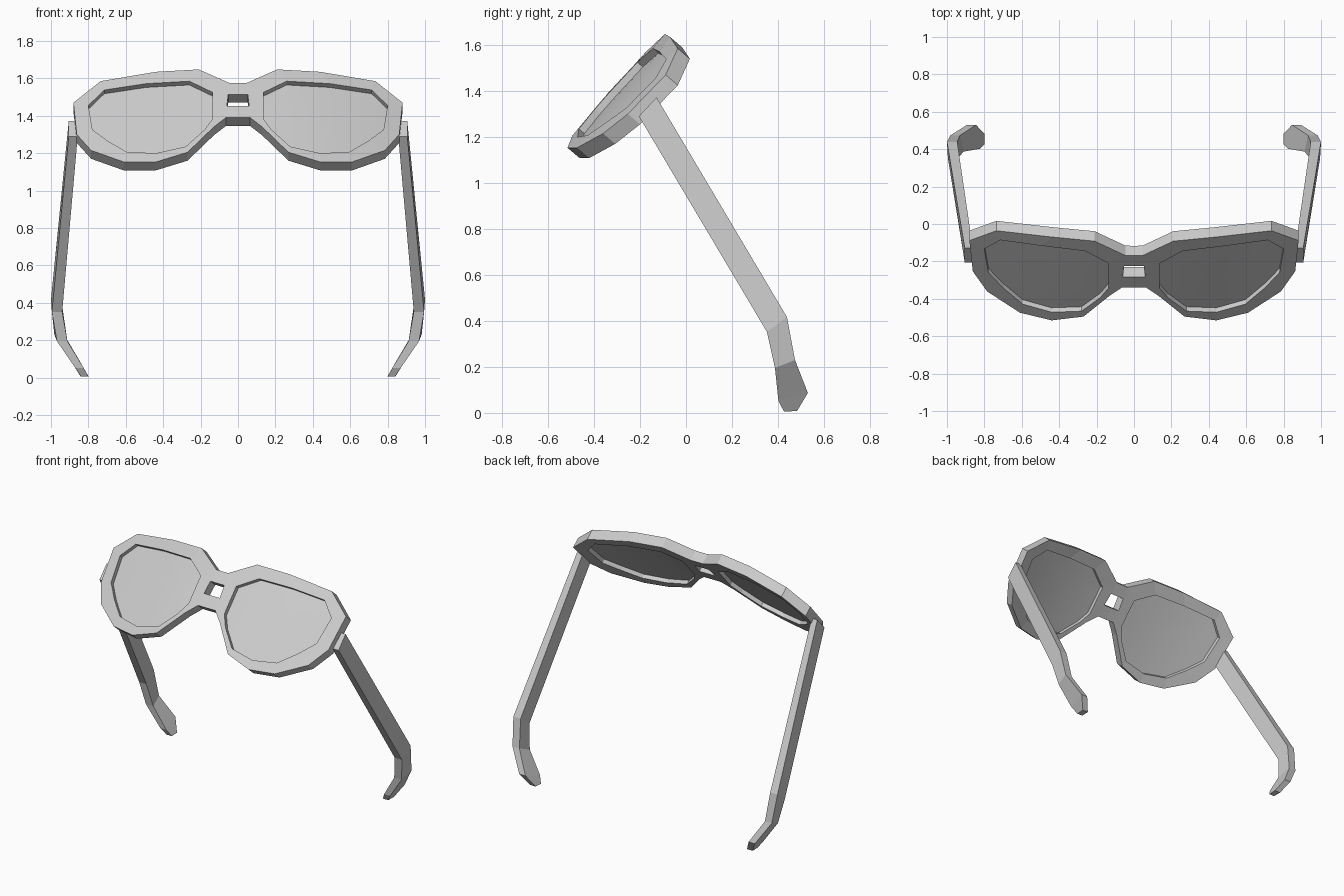
import bpy, bmesh, math
from mathutils import Vector

if "Cube" in bpy.data.objects:
    bpy.data.objects.remove(bpy.data.objects["Cube"])

DEPTH = Vector((0, 0.053, -0.045))   # frame thickness direction


def surf(x, z):
    """Tilted, wrapped front surface of the glasses."""
    return Vector((x, -0.558 + 0.925 * (z - 1.155) + 0.23 * x * x, z))


def finish(bm, name):
    bmesh.ops.remove_doubles(bm, verts=bm.verts, dist=1e-4)
    return bm, name


def to_object(bm, name, smooth=False):
    bmesh.ops.recalc_face_normals(bm, faces=bm.faces)
    me = bpy.data.meshes.new(name)
    bm.to_mesh(me)
    bm.free()
    ob = bpy.data.objects.new(name, me)
    bpy.context.collection.objects.link(ob)
    if smooth:
        bpy.ops.object.select_all(action='DESELECT')
        bpy.context.view_layer.objects.active = ob
        ob.select_set(True)
        bpy.ops.object.shade_smooth_by_angle(angle=math.radians(30))
    return ob


def thicken(bm, vec):
    """Turn an open sheet into a solid slab."""
    bmesh.ops.remove_doubles(bm, verts=bm.verts, dist=1e-4)
    bmesh.ops.recalc_face_normals(bm, faces=bm.faces)
    res = bmesh.ops.extrude_face_region(bm, geom=bm.faces[:], use_keep_orig=True)
    moved = [g for g in res['geom'] if isinstance(g, bmesh.types.BMVert)]
    bmesh.ops.translate(bm, verts=moved, vec=vec)


# Rim outlines of one side (x, z), starting at the top of the bridge
outer = [(.045, 1.575), (.21, 1.648), (.44, 1.635), (.735, 1.585), (.88, 1.47),
         (.862, 1.30), (.785, 1.215), (.61, 1.153), (.44, 1.153), (.27, 1.205),
         (.13, 1.34), (.065, 1.39), (.06, 1.452), (.052, 1.515)]
inner = [(.135, 1.525), (.26, 1.585), (.49, 1.572), (.715, 1.538), (.80, 1.455),
         (.778, 1.325), (.695, 1.265), (.595, 1.207), (.44, 1.20), (.28, 1.235),
         (.18, 1.325), (.135, 1.385), (.135, 1.425), (.135, 1.475)]
n = len(outer)

# Frame: two rims joined by a double bridge
bm = bmesh.new()
for s in (1, -1):
    def face(pts):
        bm.faces.new([bm.verts.new(surf(s * x, z)) for x, z in pts])
    for i in range(n):
        j = (i + 1) % n
        face([outer[i], outer[j], inner[j], inner[i]])
    for a, b in ((0, 13), (12, 11)):
        face([(0, outer[a][1]), outer[a], outer[b], (0, outer[b][1])])
thicken(bm, DEPTH)
to_object(bm, "frame")

# Lenses: thin curved panes set midway in the rims
cx = sum(p[0] for p in inner) / n
cz = sum(p[1] for p in inner) / n
for s, side in ((1, "right"), (-1, "left")):
    bm = bmesh.new()
    rings = []
    for k in (1, .75, .5, .25):
        rings.append([bm.verts.new(surf(s * (cx + (x - cx) * k), cz + (z - cz) * k)
                                   + DEPTH * 0.45) for x, z in inner])
    for a, b in zip(rings, rings[1:]):
        for i in range(n):
            j = (i + 1) % n
            bm.faces.new([a[i], a[j], b[j], b[i]])
    mid = bm.verts.new(surf(s * cx, cz) + DEPTH * 0.45)
    for i in range(n):
        bm.faces.new([rings[-1][i], rings[-1][(i + 1) % n], mid])
    thicken(bm, DEPTH * 0.15)
    to_object(bm, "lens_" + side, smooth=True)

# Temple stations: lower edge (y, z), upper edge (y, z), then
# inner and outer x at the lower edge, inner and outer x at the upper edge
temple = [((-.205, 1.29), (-.128, 1.372), .857, .905, .862, .905),
          ((.352, .352), (.439, .417), .94, .995, .945, 1.0),
          ((.387, .195), (.474, .23), .912, .968, .93, .982),
          ((.402, .052), (.53, .087), .825, .87, .845, .892),
          ((.426, .006), (.483, .008), .80, .84, .80, .843)]
for s, side in ((1, "right"), (-1, "left")):
    bm = bmesh.new()
    sections = []
    for lo, hi, li, lx, ui, ux in temple:
        sections.append([bm.verts.new((s * x, y, z)) for x, (y, z) in
                         ((li, lo), (lx, lo), (ux, hi), (ui, hi))])
    for a, b in zip(sections, sections[1:]):
        for i in range(4):
            j = (i + 1) % 4
            bm.faces.new([a[i], a[j], b[j], b[i]])
    bm.faces.new(sections[0])
    bm.faces.new(sections[-1])
    to_object(bm, "temple_" + side)
